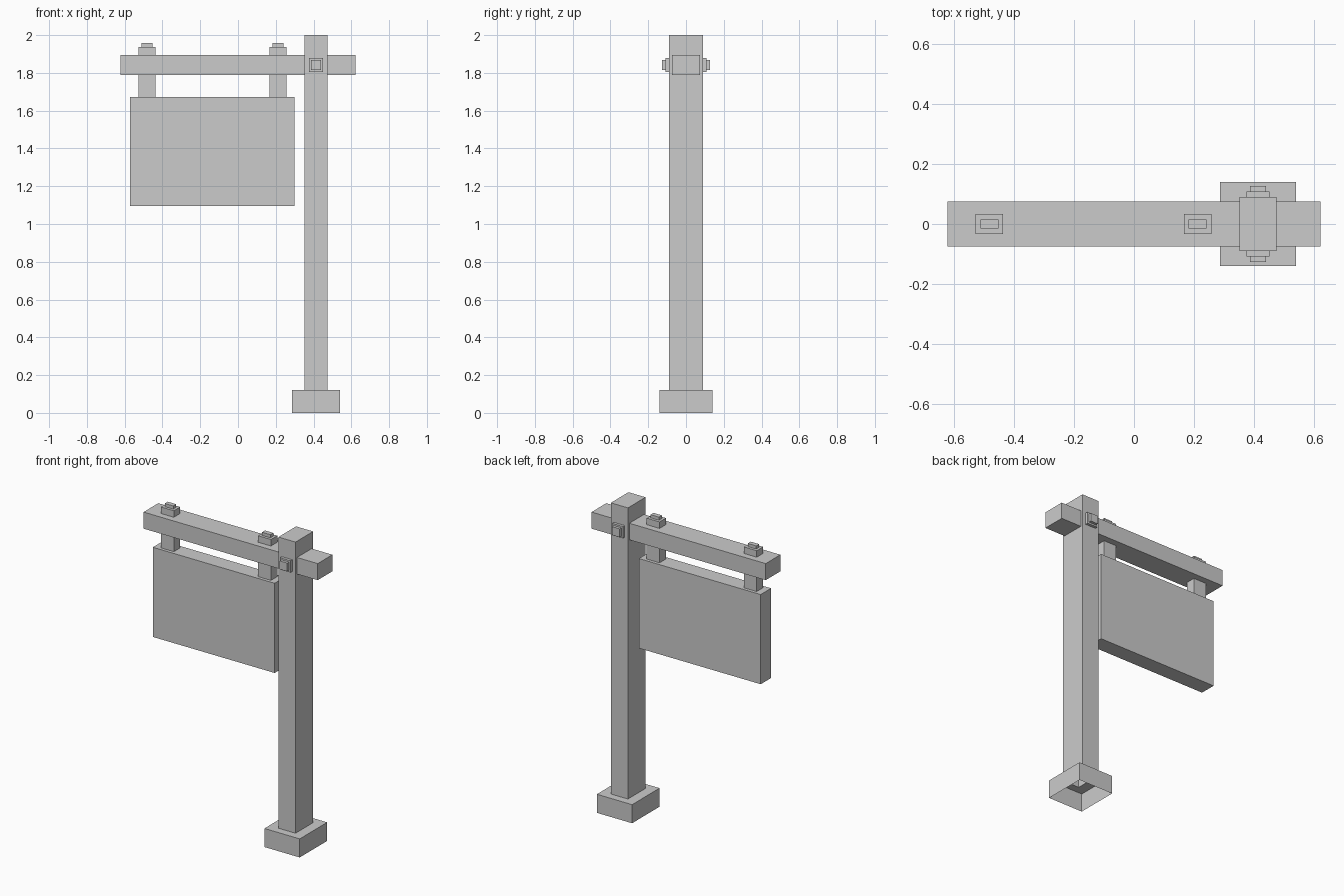
import bpy, bmesh

if "Cube" in bpy.data.objects:
    bpy.data.objects.remove(bpy.data.objects["Cube"])


def rings(name, cx, cy, levels, bottom=True, top=True):
    """Stack of rectangles (half_x, half_y, z) bridged into one flat-faced mesh."""
    bm = bmesh.new()
    loops = [[bm.verts.new((cx + sx * hx, cy + sy * hy, z))
              for sx, sy in ((-1, -1), (1, -1), (1, 1), (-1, 1))]
             for hx, hy, z in levels]
    for a, b in zip(loops, loops[1:]):
        for i in range(4):
            j = (i + 1) % 4
            bm.faces.new((a[i], a[j], b[j], b[i]))
    if bottom:
        bm.faces.new(loops[0][::-1])
    if top:
        bm.faces.new(loops[-1])
    mesh = bpy.data.meshes.new(name)
    bm.to_mesh(mesh)
    bm.free()
    obj = bpy.data.objects.new(name, mesh)
    bpy.context.collection.objects.link(obj)
    return obj


def box(name, x, y, z):
    """Closed box from (min, max) ranges."""
    hx, hy = (x[1] - x[0]) / 2, (y[1] - y[0]) / 2
    return rings(name, sum(x) / 2, sum(y) / 2, [(hx, hy, z[0]), (hx, hy, z[1])])


POST_X = 0.413
PIN_Z = 1.842

# Footing: hollow, open underneath, with a hole where the post stands
rings("footing", POST_X, 0,
      [(0.126, 0.14, 0), (0.126, 0.14, 0.12), (0.061, 0.09, 0.12)],
      bottom=False, top=False)

# Hollow upright post, open at the bottom
rings("post", POST_X, 0, [(0.061, 0.09, 0.12), (0.061, 0.09, 2.0)], bottom=False)

# Crossbeam and hanging sign board
box("crossbeam", (-0.622, 0.622), (-0.075, 0.075), (1.788, 1.895))
box("sign_board", (-0.571, 0.299), (-0.053, 0.053), (1.094, 1.673))

# Hangers running through the beam, each with a small cap
for side, x in (("left", -0.482), ("right", 0.212)):
    box(f"hanger_{side}", (x - 0.046, x + 0.046), (-0.0325, 0.0325), (1.673, 1.937))
    box(f"hanger_cap_{side}", (x - 0.03, x + 0.03), (-0.015, 0.015), (1.937, 1.957))

# Locking pin through the post, capped at front and back
box("locking_pin", (POST_X - 0.038, POST_X + 0.038), (-0.108, 0.108),
    (PIN_Z - 0.038, PIN_Z + 0.038))
for side, y in (("front", (-0.126, -0.108)), ("back", (0.108, 0.126))):
    box(f"pin_cap_{side}", (POST_X - 0.027, POST_X + 0.027), y,
        (PIN_Z - 0.027, PIN_Z + 0.027))
